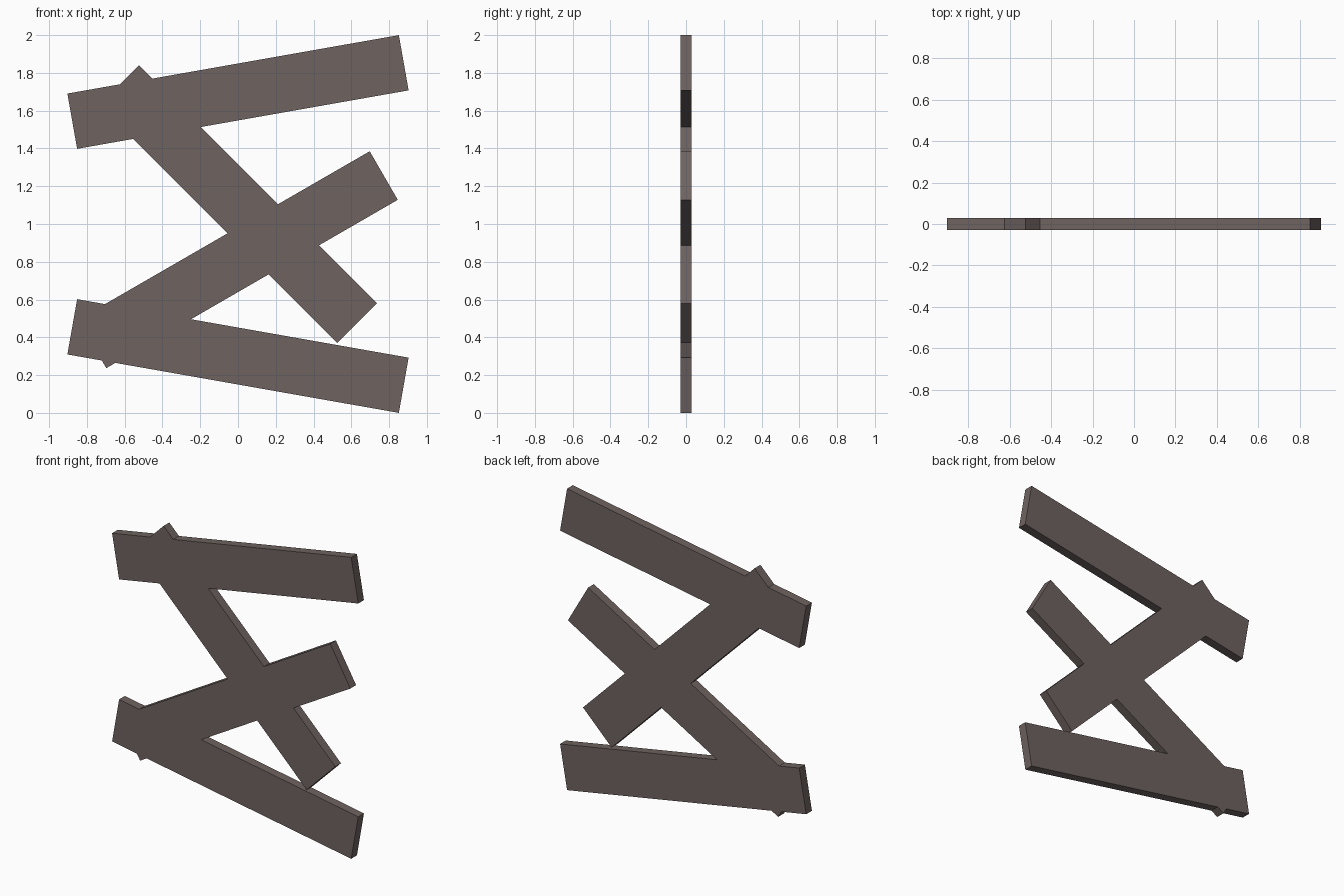
import bpy
import math

if "Cube" in bpy.data.objects:
    bpy.data.objects.remove(bpy.data.objects["Cube"])

LENGTH, WIDTH, THICK = 1.782, 0.297, 0.06

wood = bpy.data.materials.new("weathered grey brown wood")
wood.diffuse_color = (0.156, 0.124, 0.117, 1.0)
wood.use_nodes = True
wood.node_tree.nodes["Principled BSDF"].inputs["Base Color"].default_value = wood.diffuse_color


def plank(name, z, degrees):
    """Flat board centred on x = y = 0, tilted in the front plane."""
    bpy.ops.mesh.primitive_cube_add(size=1, location=(0, 0, z))
    board = bpy.context.object
    board.name = name
    board.scale = (LENGTH, THICK, WIDTH)
    board.rotation_euler = (0, -math.radians(degrees), 0)
    board.data.materials.append(wood)
    return board


# Four identical boards nailed across an opening
for name, z, degrees in (
    ("top_plank", 1.699, 10),
    ("upper_diagonal_plank", 1.105, -45),
    ("lower_diagonal_plank", 0.811, 30),
    ("bottom_plank", 0.301, -10),
):
    plank(name, z, degrees)
